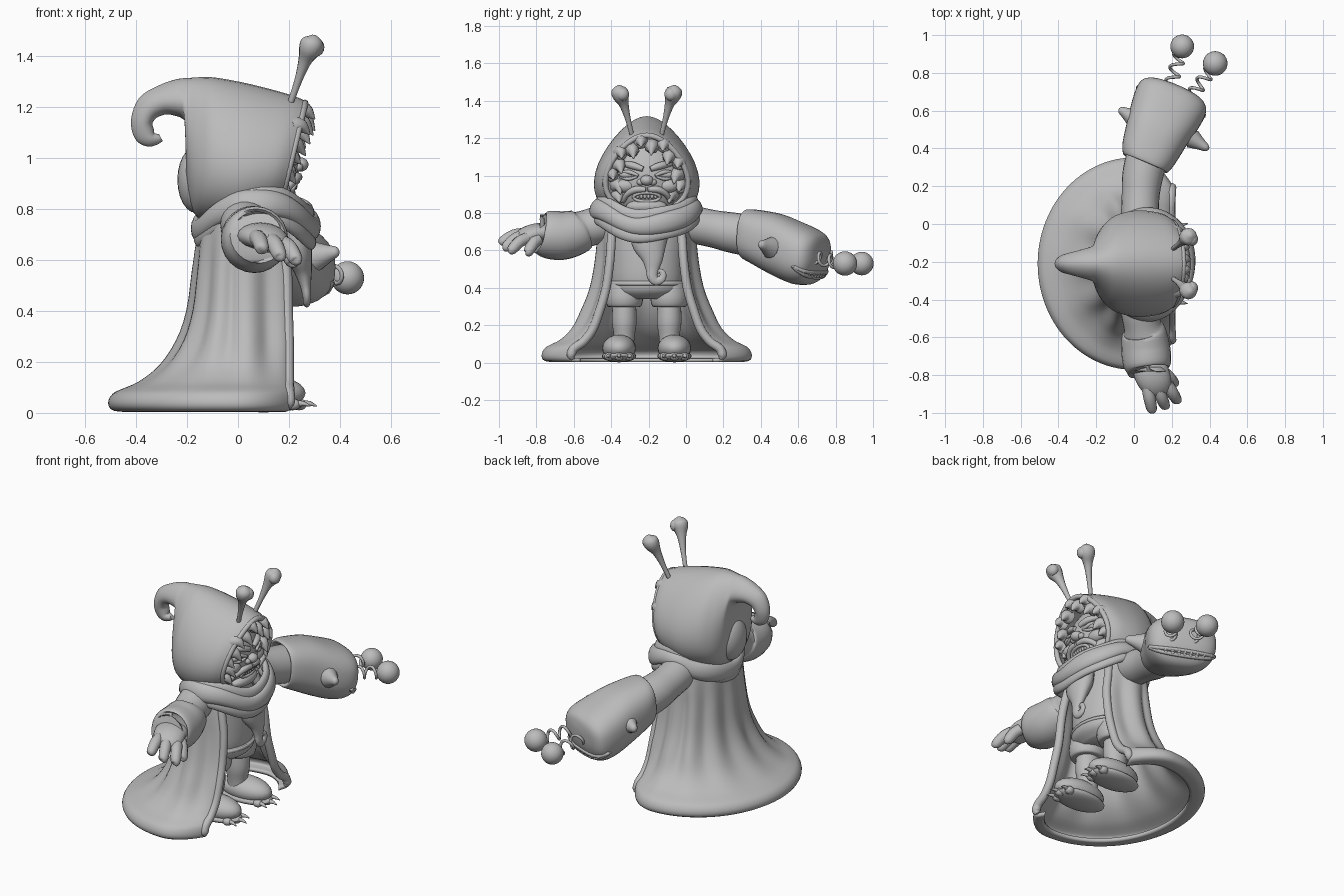
import bpy, bmesh
from math import sin, cos, pi, radians
from mathutils import Vector, Matrix
from mathutils.bvhtree import BVHTree

if "Cube" in bpy.data.objects:
    bpy.data.objects.remove(bpy.data.objects["Cube"])

MID = -0.21          # the figure's own centre line, it faces +x
GREY = (0.5, 0.5, 0.5, 1)
clay = bpy.data.materials.new("plain_grey")
clay.use_nodes = True
clay.diffuse_color = GREY
bsdf = clay.node_tree.nodes["Principled BSDF"]
bsdf.inputs["Base Color"].default_value = GREY
bsdf.inputs["Roughness"].default_value = 0.7


def finish(name, bm):
    bmesh.ops.recalc_face_normals(bm, faces=bm.faces)
    me = bpy.data.meshes.new(name)
    bm.to_mesh(me)
    bm.free()
    me.materials.append(clay)
    me.shade_smooth()
    me.set_sharp_from_angle(angle=radians(55))
    ob = bpy.data.objects.new(name, me)
    bpy.context.collection.objects.link(ob)
    return ob


def smooth_rows(rows, steps=4, closed=False):
    """Catmull-Rom interpolation of rows of numbers."""
    k = len(rows)
    get = lambda i: rows[i % k] if closed else rows[min(max(i, 0), k - 1)]
    out = []
    for i in range(k if closed else k - 1):
        for s in range(steps):
            t = s / steps
            out.append([0.5 * (2*b + (c-a)*t + (2*a - 5*b + 4*c - d)*t*t + (3*b - a - 3*c + d)*t**3)
                        for a, b, c, d in zip(get(i-1), get(i), get(i+1), get(i+2))])
    return out if closed else out + [list(rows[-1])]


def skin(name, rings, sides=24, power=1.0, egg=0.0, closed=False, caps=(True, True)):
    """Skin rings given as (centre, half axis u, half axis v)."""
    f = lambda a: (1 if a > 0 else -1) * abs(a) ** power
    bm = bmesh.new()
    loops = []
    for c, u, v in rings:
        angles = [2 * pi * i / sides for i in range(sides)]
        loops.append([bm.verts.new(c + u * f(cos(a)) * (1 - egg * sin(a)) + v * f(sin(a))) for a in angles])
    pairs = list(zip(loops, loops[1:])) + ([(loops[-1], loops[0])] if closed else [])
    for p, q in pairs:
        for i in range(sides):
            j = (i + 1) % sides
            bm.faces.new((p[i], p[j], q[j], q[i]))
    if not closed:
        for use, loop in zip(caps, (loops[0], loops[-1])):
            if use:
                bm.faces.new(loop)
    return finish(name, bm)


def tube(name, rows, sides=12, flat=1.0, closed=False, steps=4, up=(0, 0, 1)):
    """Round tube through rows of x, y, z, radius."""
    rows = smooth_rows(rows, steps, closed)
    pts = [Vector(r[:3]) for r in rows]
    n, rings, k = Vector(up), [], len(rows)
    for i, p in enumerate(pts):
        a = pts[(i - 1) % k] if closed else pts[max(i - 1, 0)]
        b = pts[(i + 1) % k] if closed else pts[min(i + 1, k - 1)]
        t = (b - a).normalized()
        n = (n - t * n.dot(t)).normalized()
        r = max(rows[i][3], 0.001)
        rings.append((p, t.cross(n) * r * flat, n * r))
    return skin(name, rings, sides, closed=closed)


def ball(name, c, r, seg=24):
    bm = bmesh.new()
    bmesh.ops.create_uvsphere(bm, u_segments=seg, v_segments=seg // 2, radius=1,
                              matrix=Matrix.Translation(c) @ Matrix.Diagonal((*r, 1)))
    return finish(name, bm)


def spike(name, a, b, r, bend=0.0):
    a, b = Vector(a), Vector(b)
    m = (a + b) / 2 + Vector((0, 0, bend))
    return tube(name, [(*a, r), (*m, r * 0.72), (*b, 0.002)], sides=8, up=(0.1, 0.2, 1))


def tree(ob):
    return BVHTree.FromPolygons([v.co for v in ob.data.vertices], [p.vertices for p in ob.data.polygons])


def thicken(ob, t):
    mod = ob.modifiers.new("thickness", "SOLIDIFY")
    mod.thickness, mod.offset = t, 0


# Hood with curled tip: top x, top z, bottom x, bottom z, half width
EGG = .25
hood_rows = [
    (.262, 1.215, .16, .80, .215), (.2, 1.24, .1, .78, .25), (.05, 1.28, 0, .75, .265),
    (-.08, 1.305, -.1, .76, .24), (-.14, 1.308, -.165, .79, .19), (-.19, 1.305, -.195, .92, .13),
    (-.24, 1.3, -.19, 1.13, .085), (-.31, 1.275, -.26, 1.18, .062), (-.38, 1.23, -.32, 1.17, .045),
    (-.41, 1.15, -.345, 1.14, .036), (-.395, 1.08, -.34, 1.11, .027), (-.35, 1.055, -.335, 1.09, .02),
    (-.305, 1.07, -.315, 1.085, .008)]
hood_rings = [(Vector(((a + c) / 2, MID, (b + d) / 2)), Vector((0, w, 0)), Vector(((a - c) / 2, 0, (b - d) / 2)))
              for a, b, c, d, w in smooth_rows(hood_rows)]
thicken(skin("hood", hood_rings, 36, egg=EGG, caps=(False, True)), .02)
c, u, v = hood_rings[0]
rim = [(*(c + u * cos(a) * (1 - EGG * sin(a)) + v * sin(a)), .015) for a in [2 * pi * i / 20 for i in range(20)]]
tube("hood_rim", rim, 10, closed=True, steps=2, up=(1, 0, 0))
ball("hood_back_fold", (-.165, MID, .915), (.073, .11, .13))

# Head and face
head = ball("head", (.05, MID, .98), (.19, .215, .235), 32)
face = tree(head)


def on_face(y, z, lift=0.0):
    hit = face.ray_cast(Vector((1, MID + y, z)), Vector((-1, 0, 0)))[0]
    return (hit.x if hit else .1) + lift, MID + y, z


def face_line(name, points, **kw):
    return tube(name, [(*on_face(y, z, .006), r) for y, z, r in points], sides=8, **kw)


ball("nose", on_face(0, .975, .005), (.032, .035, .028))
for s, side in ((-1, "right"), (1, "left")):
    ball(side + "_nostril", on_face(s * .032, .965), (.02, .022, .018), 12)
    ball(side + "_eye", on_face(s * .1, 1.005, -.012), (.025, .046, .022), 16)
    ball(side + "_cheek", on_face(s * .11, .945, -.02), (.04, .06, .038), 16)
    face_line(side + "_upper_lid", [(s * .045, 1.0, .007), (s * .1, 1.02, .012), (s * .15, 1.01, .007)])
    face_line(side + "_lower_lid", [(s * .05, .995, .006), (s * .1, .982, .01), (s * .145, .995, .006)])
    face_line(side + "_brow", [(s * .02, 1.035, .014), (s * .08, 1.055, .02), (s * .15, 1.065, .008)])
    face_line(side + "_moustache", [(s * .005, .925, .014), (s * .06, .925, .019), (s * .105, .9, .016),
                                    (s * .125, .865, .012), (s * .14, .86, .003)])
    # Antenna with a bulb
    tube(side + "_antenna", [(.2, MID + s * .075, 1.2, .012), (.235, MID + s * .1, 1.3, .015),
                             (.262, MID + s * .122, 1.38, .026), (.283, MID + s * .14, 1.43, .045),
                             (.295, MID + s * .147, 1.462, .04), (.3, MID + s * .149, 1.483, .008)])
    ball(side + "_antenna_bulb", (.307, MID + s * .13, 1.435), (.032, .036, .036), 16)
lips = [(.07 * cos(a), .885 + .024 * sin(a), .009) for a in [2 * pi * i / 10 for i in range(10)]]
face_line("lips", lips, closed=True, up=(1, 0, 0))
for i in range(6):
    ball("tooth", on_face((i - 2.5) * .019, .888), (.01, .009, .013), 8)
ball("chin", on_face(0, .835, -.01), (.05, .11, .04))

# Chunky tufts of hair round the face opening
for i in range(14):
    a = radians(-35 + 250 * i / 13)
    reach = .19 if i % 2 else .165
    y, z = MID + reach * cos(a), .995 + reach * sin(a)
    x = .175 + .06 * sin(a)
    drift = -.03 if i % 2 else -.05
    spike("hair_tuft", (x, y, z), (x + .068, y + drift * .4 * cos(a), z + drift), .042, .018)

# Scarf of stacked folds, high on the shoulders and sagging in front
for name, grow, drop, r in (("scarf_upper", -.025, .04, .036), ("scarf_middle", -.005, 0, .05),
                            ("scarf_lower", -.01, -.045, .034)):
    path = []
    for i in range(24):
        a = 2 * pi * i / 24
        sag = .73 + .1 * sin(a) ** 2 - (.01 if cos(a) < -.4 else 0)
        path.append((.07 + (.23 + grow) * cos(a), MID + (.275 + grow) * sin(a),
                     sag + drop * (1 + .3 * cos(a)) + .006 * sin(5 * a), r * (1 + .15 * sin(3 * a + drop * 40))))
    tube(name, path, 14, closed=True, steps=3, flat=.6)


# Torso, shorts and belt
def upright(name, rows, y=MID, x=.05, **kw):
    rings = [(Vector((x, y, z)), Vector((dx, 0, 0)), Vector((0, dy, 0))) for z, dx, dy in smooth_rows(rows)]
    return skin(name, rings, 28, **kw)


upright("torso", [(.36, .1, .15), (.42, .15, .19), (.55, .155, .195), (.7, .14, .2), (.8, .12, .2), (.86, .08, .12)])
upright("shorts", [(.34, .1, .14), (.38, .15, .19), (.43, .16, .2), (.44, .14, .18)])
upright("belt", [(.41, .14, .18), (.415, .163, .204), (.43, .163, .204), (.435, .14, .18)])

# Legs and clawed feet
for s, side in ((-1, "right"), (1, "left")):
    y = MID + s * .12
    upright(side + "_short_leg", [(.298, .08, .075), (.305, .1, .092), (.35, .11, .1), (.42, .1, .09)], y, .06)
    upright(side + "_leg", [(.06, .055, .05), (.14, .058, .055), (.22, .072, .066), (.32, .068, .062)], y, .06)
    fy = MID + s * .148
    ball(side + "_foot", (.1, fy, .078), (.165, .09, .072))
    ball(side + "_sole", (.1, fy, .035), (.168, .092, .033))
    for k in (-1, 0, 1):
        x, ty = .24 - .025 * abs(k), fy + k * .052
        ball(side + "_toe", (x, ty, .033), (.03, .026, .023), 16)
        spike(side + "_claw", (x + .012, ty, .035), (x + .07, ty + k * .012, .026), .014, .006)

# Cape open at the front, its hem rolled under: z, back reach, half width, front reach
cape_rows = [(.84, .08, .14, .12), (.79, .13, .23, .21), (.68, .15, .25, .24), (.55, .165, .258, .265),
             (.4, .185, .285, .27), (.28, .225, .33, .275), (.18, .295, .385, .28), (.115, .38, .455, .285),
             (.085, .45, .515, .29), (.068, .485, .54, .292), (.04, .5, .552, .292), (.018, .485, .54, .288),
             (.013, .42, .48, .26)]
SPAN, COLS = radians(133), 80


def cape_point(row, th):
    z, back, half, front = row
    fold = 1 + .045 * cos(11 * th) * max(0, min(1, (.8 - z) * 4)) * min(1, max(0, z - .07) * 5)
    return Vector((-(back if cos(th) > 0 else front) * cos(th) * fold, MID + half * sin(th) * fold, z))


bm = bmesh.new()
angles = [SPAN * (2 * i / COLS - 1) for i in range(COLS + 1)]
rows = smooth_rows(cape_rows, 3)
grid = [[bm.verts.new(cape_point(r, th)) for th in angles] for r in rows]
for p, q in zip(grid, grid[1:]):
    for i in range(COLS):
        bm.faces.new((p[i], p[i + 1], q[i + 1], q[i]))
thicken(finish("cape", bm), .02)
for th in (-SPAN, SPAN):
    tube("cape_front_edge", [(*cape_point(r, th), min(.024, r[0] * .6)) for r in cape_rows[1:-1]], 12, up=(0, 1, 0))

# Curling beard
tube("beard", [(.22, -.2, .74, .1), (.235, -.195, .64, .095), (.255, -.18, .56, .06), (.265, -.18, .5, .036),
               (.27, -.18, .46, .028), (.27, -.16, .437, .024), (.27, -.13, .447, .02), (.27, -.123, .475, .017),
               (.27, -.14, .49, .013), (.27, -.153, .48, .006)], 16, flat=.6, up=(0, 1, 0))

# Right sleeve and hand
tube("right_sleeve", [(.02, -.33, .77, .08), (.03, -.45, .74, .1), (.045, -.54, .715, .1), (.053, -.575, .7, .118),
                      (.062, -.66, .68, .13), (.07, -.74, .685, .127), (.074, -.775, .69, .108),
                      (.074, -.76, .69, .08)], 24)
tube("right_palm", [(.08, -.7, .69, .05), (.09, -.78, .695, .052), (.115, -.84, .685, .048),
                    (.138, -.885, .66, .036), (.145, -.905, .65, .008)], 16, flat=1.8)
for a, b in (((.07, -.86, .69), (.095, -.985, .645)), ((.125, -.87, .68), (.165, -.965, .615)),
             ((.178, -.85, .665), (.228, -.935, .6)), ((.165, -.79, .66), (.215, -.845, .59))):
    m = [(p + q) / 2 for p, q in zip(a, b)]
    tube("right_finger", [(*a, .031), (*m[:2], m[2] + .012, .032), (*b, .026), (b[0], b[1] - .012, b[2] - .008, .006)])

# Left sleeve and hand puppet
tube("left_sleeve", [(.02, -.1, .77, .08), (.03, .03, .74, .098), (.035, .15, .715, .1), (.045, .25, .695, .108),
                     (.07, .36, .675, .11), (.09, .42, .66, .1)], 24)
SIDE, AHEAD = Vector((.92, -.39, 0)), Vector((.39, .92, 0))
puppet_rows = [(.075, .36, .685, .1, .09), (.061, .325, .688, .115, .115), (.061, .325, .687, .13, .132),
               (.078, .375, .672, .15, .145), (.125, .49, .63, .172, .165), (.17, .59, .588, .192, .166),
               (.2, .66, .57, .195, .152), (.215, .7, .572, .176, .125), (.225, .723, .582, .13, .088),
               (.23, .733, .585, .06, .042), (.231, .735, .585, .012, .01)]
puppet = skin("hand_puppet", [(Vector(r[:3]), SIDE * r[3], Vector((.02, .06, 1)) * r[4])
                              for r in smooth_rows(puppet_rows)], 40, power=.8)
shell = tree(puppet)


def on_puppet(s, slope):
    d = (AHEAD * cos(s) + SIDE * sin(s) + Vector((0, 0, slope))).normalized()
    start = Vector((.15, .54, .59))
    hit = shell.ray_cast(start + d, -d)[0]
    return hit if hit else start + d * .15


smile = lambda s, gap: -.68 + .32 * s * s + gap
loop = [(s / 5, .09) for s in range(-5, 6)] + [(s / 5, -.09) for s in range(5, -6, -1)]
tube("puppet_lips", [(*on_puppet(s, smile(s, g * (1.1 - s * s))), .011) for s, g in loop], 8, closed=True, steps=2)
for i in range(9):
    s = (i - 4) * .19
    for g in (.04, -.04):
        ball("puppet_tooth", on_puppet(s, smile(s, g)), (.013, .013, .012), 8)
for side, a, b in (("right", (.0, .56, .635), (-.08, .61, .64)), ("left", (.31, .45, .615), (.395, .395, .635))):
    a, b = Vector(a), Vector(b)
    tube(side + "_puppet_ear", [(*a, .058), (*a.lerp(b, .5), .036), (*a.lerp(b, .9), .02), (*b, .004)],
         up=(0, 0, 1), flat=.9)

# Spring eyes of the puppet
for a, b, r in (((.19, .72, .57), (.255, .94, .53), .063), ((.3, .67, .565), (.43, .85, .53), .065)):
    a, b = Vector(a), Vector(b)
    t = (b - a).normalized()
    n = t.cross(Vector((0, 0, 1))).normalized()
    m = t.cross(n)
    coil = [(*(a.lerp(b, i / 40) + (n * cos(i * .5) + m * sin(i * .5)) * .032), .0085) for i in range(36)]
    tube("eye_spring", coil, 8, steps=2, up=t)
    ball("puppet_eye", b, (r, r, r), 28)
